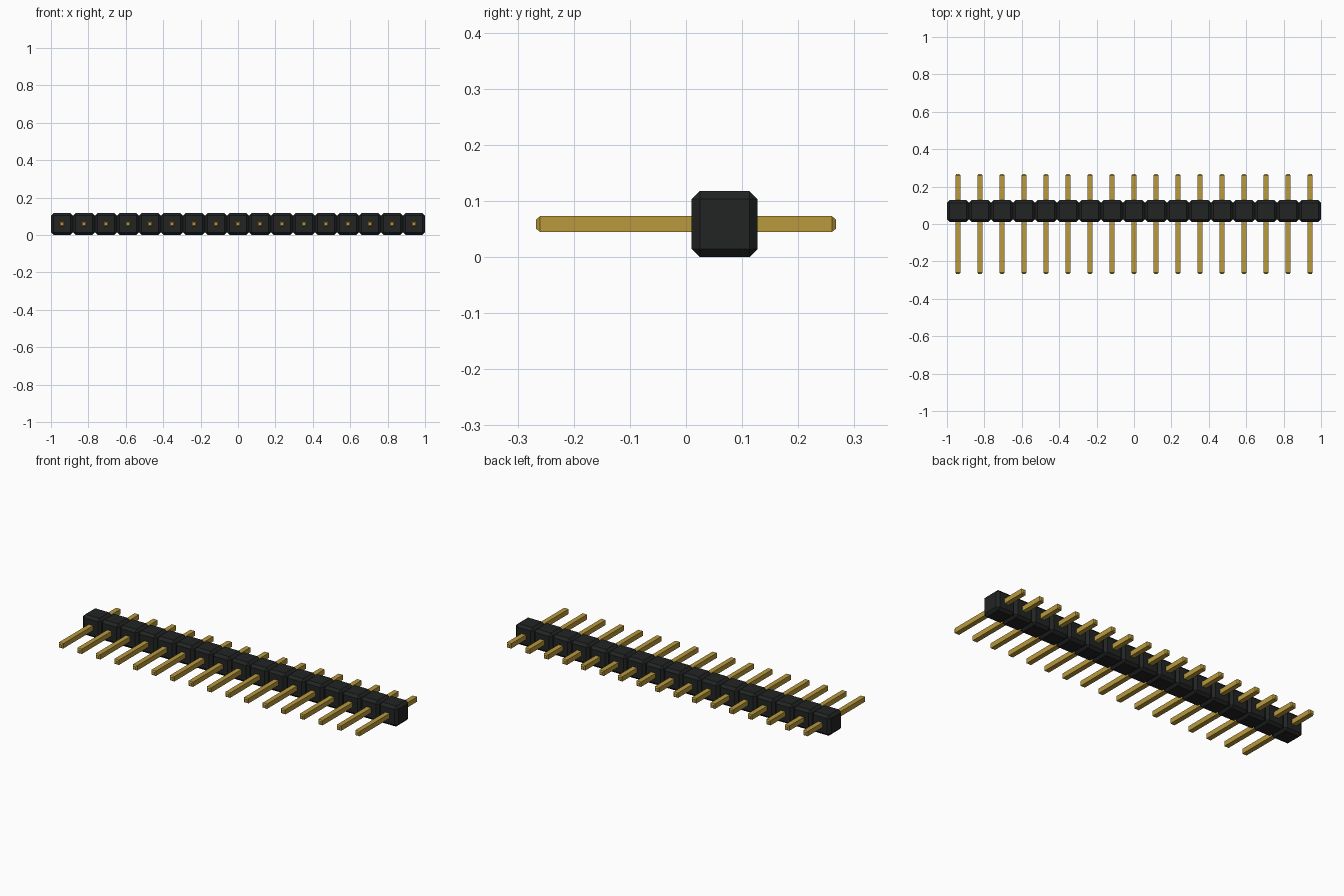
import bpy, bmesh
from mathutils import Matrix

if "Cube" in bpy.data.objects:
    bpy.data.objects.remove(bpy.data.objects["Cube"])

COUNT = 17
PITCH = 2 / COUNT
HALF = PITCH / 2
CHAMFER = 0.0145
BODY_Y = 0.069
PIN_HALF = 0.014
PIN_END = 0.267
TIP = 0.007


def material(name, colour):
    m = bpy.data.materials.new(name)
    m.use_nodes = True
    m.diffuse_color = colour
    m.node_tree.nodes["Principled BSDF"].inputs["Base Color"].default_value = colour
    return m


def add_object(name, bm, mat, location=(0, 0, 0)):
    mesh = bpy.data.meshes.new(name)
    bmesh.ops.recalc_face_normals(bm, faces=bm.faces[:])
    bm.to_mesh(mesh)
    bm.free()
    mesh.materials.append(mat)
    obj = bpy.data.objects.new(name, mesh)
    obj.location = location
    bpy.context.collection.objects.link(obj)
    return obj


black = material("black plastic", (0.016, 0.017, 0.017, 1))
gold = material("gold metal", (0.49, 0.32, 0.045, 1))

# Housing: a row of chamfered cubes welded into one strip
bm = bmesh.new()
for i in range(COUNT):
    x = (i - (COUNT - 1) / 2) * PITCH
    cube = bmesh.ops.create_cube(bm, size=PITCH, matrix=Matrix.Translation((x, BODY_Y, HALF)))
    edges = {e for v in cube["verts"] for e in v.link_edges}
    bmesh.ops.bevel(bm, geom=list(edges), offset=CHAMFER, offset_type='OFFSET',
                    segments=1, affect='EDGES', profile=0.5)
# Drop the hidden walls between neighbouring cells, then weld
inner = [f for f in bm.faces
         if abs(f.normal.x) > 0.99 and abs(f.calc_center_median().x) < 0.99]
bmesh.ops.delete(bm, geom=inner, context='FACES')
bmesh.ops.remove_doubles(bm, verts=bm.verts[:], dist=0.0005)
add_object("housing", bm, black)

# Pin: square bar with tapered tips, shared by every position
bm = bmesh.new()
rings = []
for y, r in ((-PIN_END, PIN_HALF * 0.6), (-PIN_END + TIP, PIN_HALF),
             (PIN_END - TIP, PIN_HALF), (PIN_END, PIN_HALF * 0.6)):
    rings.append([bm.verts.new((sx * r, y, sz * r))
                  for sx, sz in ((-1, -1), (1, -1), (1, 1), (-1, 1))])
for a, b in zip(rings, rings[1:]):
    for k in range(4):
        n = (k + 1) % 4
        bm.faces.new((a[k], a[n], b[n], b[k]))
bm.faces.new(rings[0])
bm.faces.new(rings[-1])
first = add_object("pin_1", bm, gold, (-1 + HALF, 0, HALF))
for i in range(1, COUNT):
    pin = bpy.data.objects.new(f"pin_{i + 1}", first.data)
    pin.location = (-1 + HALF + i * PITCH, 0, HALF)
    bpy.context.collection.objects.link(pin)
